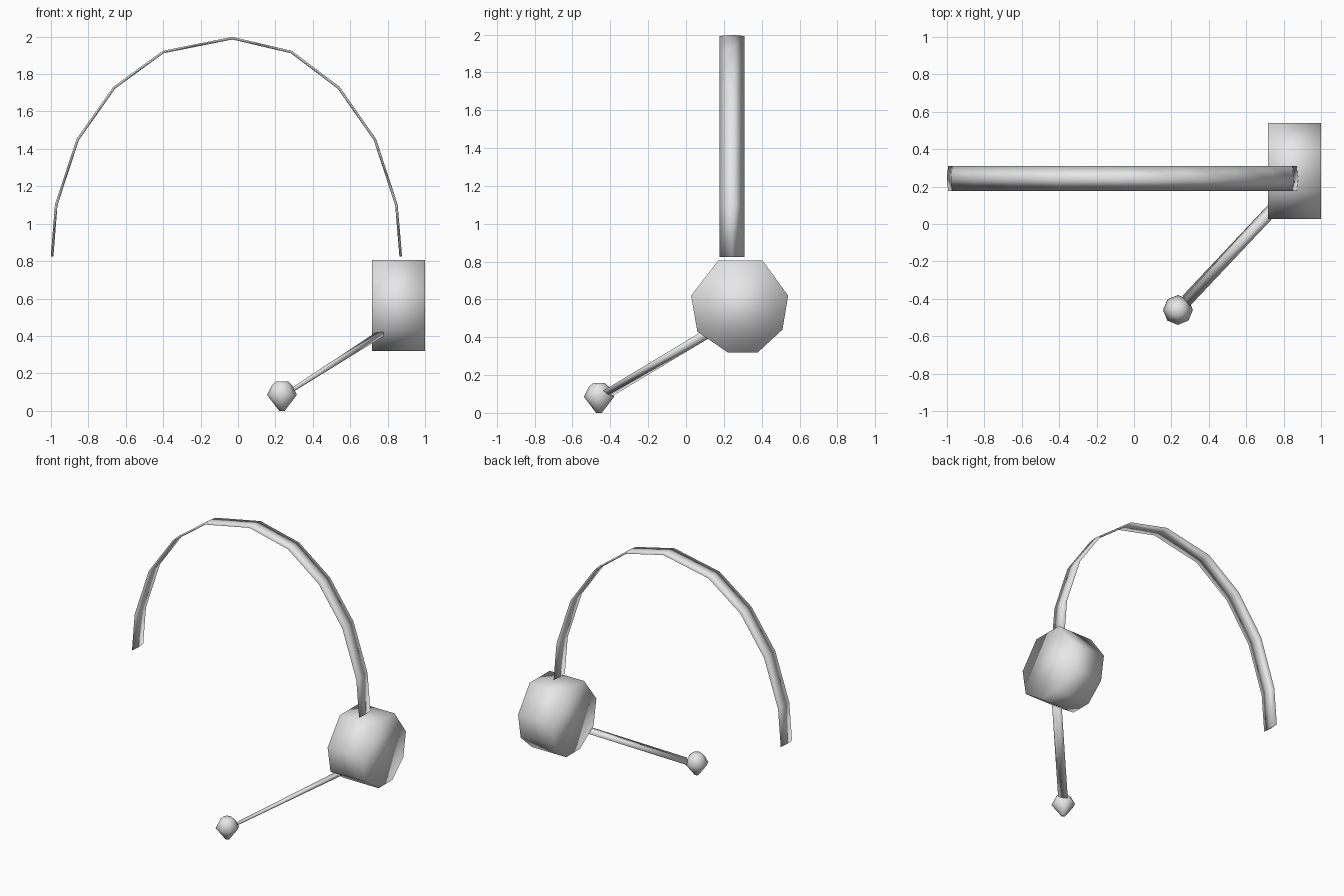
import bpy, bmesh, math
from mathutils import Vector

cube = bpy.data.objects.get("Cube")
if cube:
    bpy.data.objects.remove(cube, do_unlink=True)

grey = bpy.data.materials.new("light_grey")
grey.use_nodes = True
grey.diffuse_color = (0.8, 0.8, 0.8, 1)
grey.node_tree.nodes["Principled BSDF"].inputs["Base Color"].default_value = (0.8, 0.8, 0.8, 1)


def loft(name, rings):
    """Skin a closed solid through rings of equal point count and shade it smooth."""
    bm = bmesh.new()
    loops = [[bm.verts.new(p) for p in ring] for ring in rings]
    n = len(loops[0])
    for a, b in zip(loops, loops[1:]):
        for i in range(n):
            j = (i + 1) % n
            bm.faces.new((a[i], a[j], b[j], b[i]))
    bm.faces.new(loops[0][::-1])
    bm.faces.new(loops[-1])
    bmesh.ops.recalc_face_normals(bm, faces=bm.faces)
    for f in bm.faces:
        f.smooth = True
    mesh = bpy.data.meshes.new(name)
    bm.to_mesh(mesh)
    bm.free()
    mesh.materials.append(grey)
    obj = bpy.data.objects.new(name, mesh)
    bpy.context.collection.objects.link(obj)
    return obj


def lens(centre, wide, thick):
    """Flat diamond section: wide edge to edge, thin through the middle."""
    c = Vector(centre)
    return [c + wide, c + thick, c - wide, c - thick]


# Headband: thin lens-shaped strip swept over an arch
arch = [(-0.994, 0.825), (-0.972, 1.10), (-0.857, 1.45), (-0.662, 1.727),
        (-0.40, 1.918), (-0.03, 1.992), (0.285, 1.918), (0.538, 1.727),
        (0.732, 1.45), (0.847, 1.10), (0.87, 0.825)]
rings = []
for i, (x, z) in enumerate(arch):
    x0, z0 = arch[max(i - 1, 0)]
    x1, z1 = arch[min(i + 1, len(arch) - 1)]
    outward = Vector((z0 - z1, 0, x1 - x0)).normalized()
    rings.append(lens((x, 0.243, z), Vector((0, 0.066, 0)), outward * 0.007))
loft("headband", rings)

# Ear cup: eight-sided drum lying along x
profile = [(0.17, 0.805), (0.405, 0.805), (0.54, 0.62), (0.51, 0.44),
           (0.38, 0.32), (0.22, 0.32), (0.06, 0.43), (0.027, 0.62)]
loft("ear_cup", [[(x, y, z) for y, z in profile] for x in (0.717, 1.0)])

# Microphone boom: flattened rod widening towards the cup
start, end = Vector((0.28, -0.41, 0.105)), Vector((0.775, 0.115, 0.42))
d = (end - start).normalized()
wide = Vector((d.x, -(d.x ** 2 + d.z ** 2) / d.y, d.z)).normalized()
thick = d.cross(wide)
loft("microphone_boom", [lens(start, wide * 0.036, thick * 0.011),
                         lens(end, wide * 0.036, thick * 0.02)])

# Microphone: small faceted ball, pointed below and flat on top
loft("microphone", [[(0.235 + r * math.cos(math.tau * i / 8),
                      -0.46 + r * math.sin(math.tau * i / 8), z) for i in range(8)]
                    for z, r in ((0.0, 0.015), (0.085, 0.08), (0.135, 0.055), (0.157, 0.032))])
